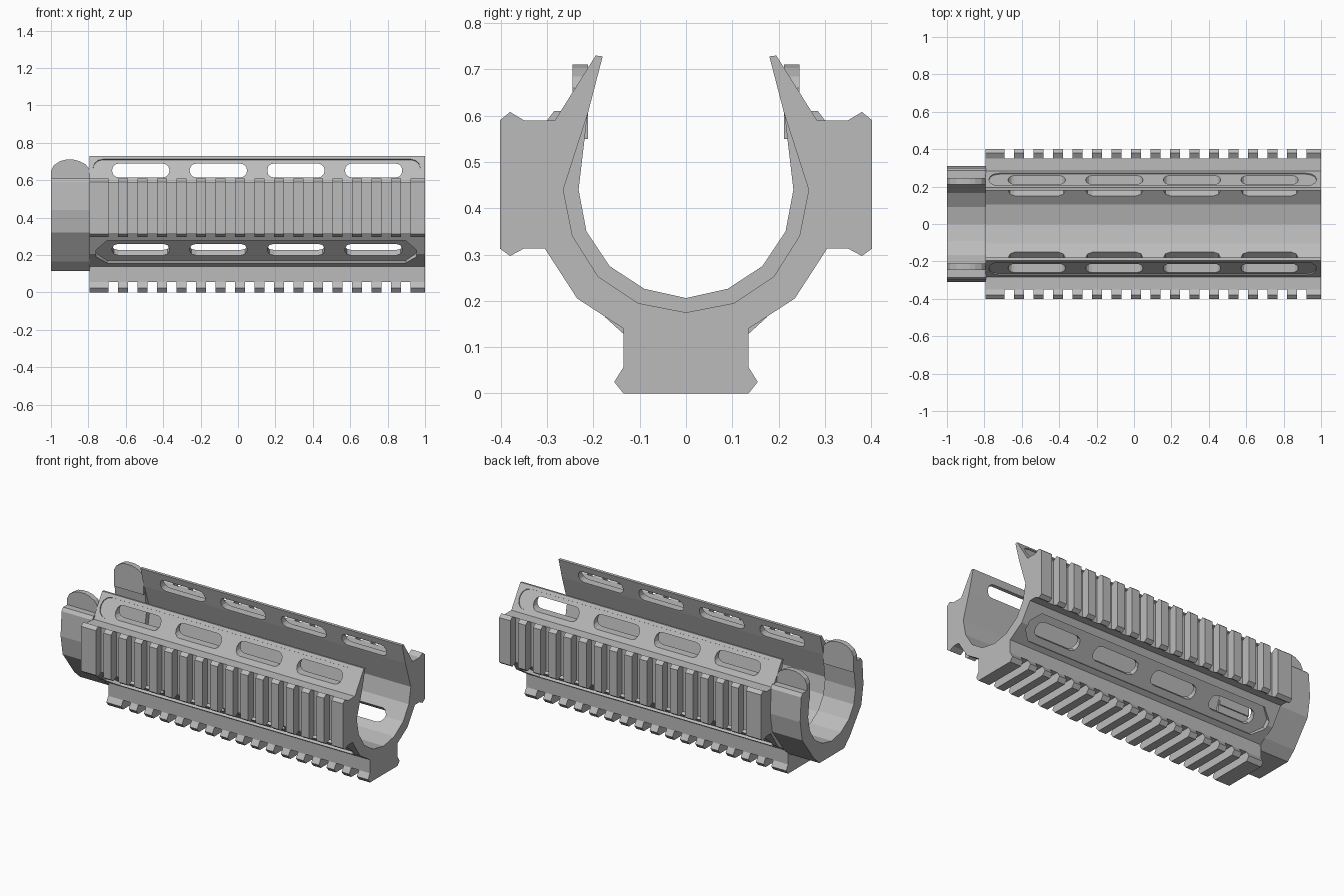
import bpy, bmesh, math
from mathutils import Matrix, Vector

cube = bpy.data.objects.get("Cube")
if cube:
    bpy.data.objects.remove(cube, do_unlink=True)

grey = bpy.data.materials.new("matte_grey")
grey.use_nodes = True
colour = (0.5, 0.5, 0.5, 1)
grey.diffuse_color = colour
grey.node_tree.nodes["Principled BSDF"].inputs["Base Color"].default_value = colour

X = Vector((1, 0, 0))


def add_prism(bm, pts, origin, u, v, w, depth):
    """Extrude a flat outline in the u-v plane along w."""
    o = Vector(origin)
    base = [o + u * a + v * b for a, b in pts]
    low = [bm.verts.new(p) for p in base]
    high = [bm.verts.new(p + w * depth) for p in base]
    bm.faces.new(low)
    bm.faces.new(high)
    n = len(pts)
    for i in range(n):
        j = (i + 1) % n
        bm.faces.new((low[i], low[j], high[j], high[i]))


def finish(bm, name):
    bmesh.ops.recalc_face_normals(bm, faces=bm.faces)
    mesh = bpy.data.meshes.new(name)
    bm.to_mesh(mesh)
    bm.free()
    mesh.materials.append(grey)
    ob = bpy.data.objects.new(name, mesh)
    bpy.context.collection.objects.link(ob)
    return ob


def profile_part(name, half, x0, x1):
    """Mirror a half cross-section across y = 0 and extrude it along x."""
    pts = half + [(-y, z) for y, z in reversed(half) if y > 0]
    bm = bmesh.new()
    add_prism(bm, pts, (x0, 0, 0), Vector((0, 1, 0)), Vector((0, 0, 1)), X, x1 - x0)
    return finish(bm, name)


def rounded(half_len, half_wid, r, steps):
    """Rectangle outline with rounded (or chamfered, steps=1) corners."""
    pts = []
    for q, (sx, sy) in enumerate([(1, 1), (-1, 1), (-1, -1), (1, -1)]):
        for k in range(steps + 1):
            a = (q + k / steps) * math.pi / 2
            pts.append((sx * (half_len - r) + r * math.cos(a),
                        sy * (half_wid - r) + r * math.sin(a)))
    return pts


def side_prisms(name, outline, centres, y, z, ny, nz, depth):
    """Copies of an outline on both sides, extruded along the outward normal."""
    bm = bmesh.new()
    for s in (1, -1):
        for cx in centres:
            w = Vector((0, s * ny, nz)).normalized()
            v = Vector((0, -s * w.z, abs(w.y)))
            add_prism(bm, outline, (cx, s * y, z), X, v, w, depth)
    return finish(bm, name)


def cut(target, cutter):
    cutter.hide_render = True
    mod = target.modifiers.new("cut", "BOOLEAN")
    mod.operation = "DIFFERENCE"
    mod.solver = "EXACT"
    mod.object = cutter
    bpy.context.view_layer.objects.active = target
    bpy.ops.object.modifier_apply(modifier=mod.name)
    bpy.data.objects.remove(cutter, do_unlink=True)


# Main body: open channel with one rail below and one on each side
outer = [(0.135, 0), (0.155, 0.025), (0.135, 0.057), (0.135, 0.14),
         (0.235, 0.205), (0.305, 0.313), (0.35, 0.313), (0.38, 0.297),
         (0.402, 0.313), (0.402, 0.59), (0.38, 0.608), (0.35, 0.59),
         (0.283, 0.59), (0.195, 0.73), (0.18, 0.728)]
bore = [(0.212, 0.605), (0.265, 0.44), (0.245, 0.34), (0.19, 0.253),
        (0.103, 0.195), (0, 0.175)]
body = profile_part("handguard_body", outer + bore, -0.795, 1)

# Cross slots in the three rails
slot_x = [-0.667 + 0.1043 * i for i in range(16)]
cut(body, side_prisms("side_rail_slots", rounded(0.026, 0.2, 0.001, 1),
                      slot_x, 0.35, 0.45, 1, 0, 0.1))
bm = bmesh.new()
for x in slot_x:
    add_prism(bm, [(-0.2, -0.05), (0.2, -0.05), (0.2, 0.057), (-0.2, 0.057)],
              (x - 0.026, 0, 0), Vector((0, 1, 0)), Vector((0, 0, 1)), X, 0.052)
cut(body, finish(bm, "bottom_rail_slots"))

# Long shallow pockets with four vents each, above and below the side rails
vents = [-0.52 + 0.415 * i for i in range(4)]
cut(body, side_prisms("upper_pockets", rounded(0.875, 0.062, 0.055, 3),
                      [0.1], 0.233, 0.657, 0.848, 0.533, 0.08))
cut(body, side_prisms("upper_vents", rounded(0.153, 0.037, 0.034, 3),
                      vents, 0.12, 0.652, 1, 0, 0.2))
cut(body, side_prisms("lower_pockets", rounded(0.857, 0.085, 0.06, 1),
                      [0.098], 0.211, 0.229, 1, -1, 0.08))
cut(body, side_prisms("lower_vents", rounded(0.153, 0.044, 0.035, 2),
                      vents, 0.15, 0.29, 1, -1, 0.15))

# Rear collar with a tighter bore
collar_half = [(0, 0.115), (0.12, 0.115), (0.175, 0.165), (0.29, 0.32),
               (0.31, 0.44), (0.3, 0.59), (0.285, 0.61), (0.212, 0.61),
               (0.232, 0.44), (0.215, 0.35), (0.165, 0.275), (0.09, 0.226),
               (0, 0.206)]
# Both end points lie on the mirror plane, so the halves meet there
profile_part("rear_collar", collar_half, -1, -0.79)

# Rounded ears standing on the collar
ear = [(-0.1, -0.05), (0.105, -0.05), (0.105, 0.06), (0.085, 0.085),
       (0.05, 0.103), (0.02, 0.11), (-0.02, 0.11), (-0.05, 0.103),
       (-0.085, 0.08), (-0.1, 0.05)]
side_prisms("collar_ears", ear, [-0.9], 0.212, 0.6, 1, 0, 0.033)
